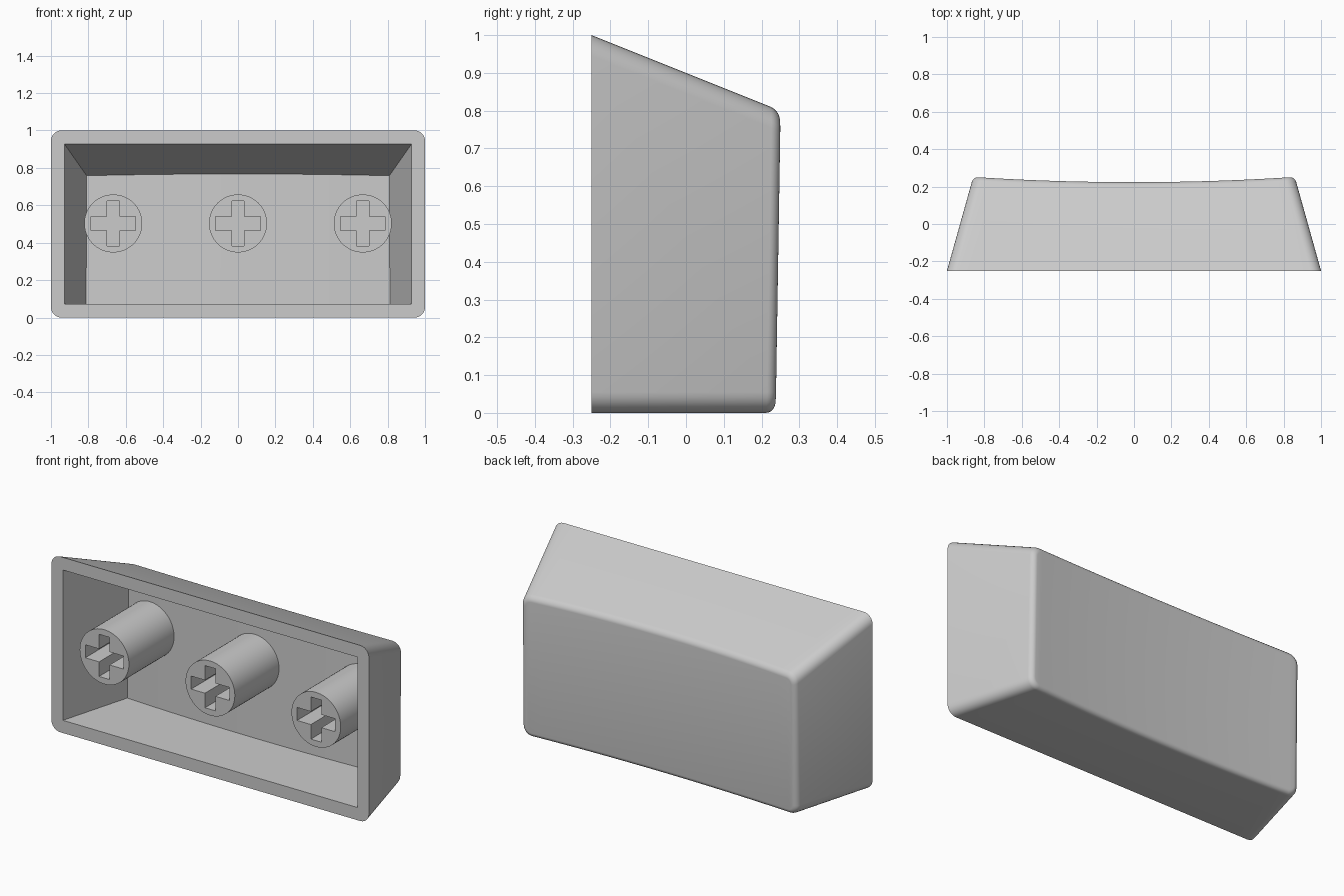
import bpy, bmesh, math

cube = bpy.data.objects.get("Cube")
if cube:
    bpy.data.objects.remove(cube, do_unlink=True)

FRONT = -0.25
WALL = 0.072      # wall thickness
FILLET = 0.025    # rounding between sides and dished face
ARC, COLS = 6, 28

plastic = bpy.data.materials.new("grey_plastic")
plastic.use_nodes = True
GREY = (0.6, 0.6, 0.6, 1)
plastic.diffuse_color = GREY
plastic.node_tree.nodes["Principled BSDF"].inputs["Base Color"].default_value = GREY


def finish(bm, name):
    bmesh.ops.remove_doubles(bm, verts=bm.verts, dist=1e-5)
    bmesh.ops.recalc_face_normals(bm, faces=bm.faces)
    mesh = bpy.data.meshes.new(name)
    bm.to_mesh(mesh)
    bm.free()
    obj = bpy.data.objects.new(name, mesh)
    obj.data.materials.append(plastic)
    bpy.context.collection.objects.link(obj)
    bpy.ops.object.select_all(action='DESELECT')
    obj.select_set(True)
    bpy.context.view_layer.objects.active = obj
    bpy.ops.object.shade_smooth_by_angle(angle=math.radians(30))
    return obj


def dish(x, z):
    """Depth of the hollowed, slightly tilted back face."""
    return 0.252 - 0.028 * (1 - (x / 0.86) ** 2) - 0.013 * (1 - z / 0.8)


def section(t, inset, radius):
    """Rounded rectangle at depth t as upper and lower rows of (x, z)."""
    hx, z0, z1 = 1 - 0.14 * t - inset, inset, 1 - 0.2 * t - inset
    cols = []
    for i in range(ARC + 1):
        a = math.pi / 2 * i / ARC
        cols.append((-hx + radius * (1 - math.cos(a)), radius * (1 - math.sin(a))))
    flat = hx - radius
    cols += [(-flat + 2 * flat * i / COLS, 0) for i in range(1, COLS)]
    cols += [(-x, d) for x, d in reversed(cols[:ARC + 1])]
    return [(x, z1 - d) for x, d in cols], [(x, z0 + d) for x, d in cols]


def ring(bm, inset, radius, back=None):
    """Ring on the front plane, or set 'back' behind the dished face."""
    if back is None:
        rows = section(0, inset, radius)
        return [[bm.verts.new((x, FRONT, z)) for x, z in row] for row in rows]
    rows = []
    for side, row in enumerate(section(1, inset, radius)):
        verts = []
        for i, (x, z) in enumerate(row):
            y = dish(x, z) - back
            px, pz = section((y - FRONT) / 0.5, inset, radius)[side][i]
            verts.append(bm.verts.new((px, y, pz)))
        rows.append(verts)
    return rows


def bridge(bm, a, b):
    la, lb = a[0] + a[1][::-1], b[0] + b[1][::-1]
    for i in range(len(la)):
        j = (i + 1) % len(la)
        bm.faces.new((la[i], la[j], lb[j], lb[i]))


def fill(bm, rows):
    top, low = rows
    for i in range(len(top) - 1):
        bm.faces.new((top[i], top[i + 1], low[i + 1], low[i]))


# Hollow cap shell: inner floor, cavity wall, rim, outer wall, fillet, dished face
bm = bmesh.new()
rings = [ring(bm, WALL, 0, WALL), ring(bm, WALL, 0), ring(bm, 0, 0.055)]
for k in range(ARC + 1):
    a = math.pi / 2 * k / ARC
    inset = FILLET * (1 - math.cos(a))
    rings.append(ring(bm, inset, 0.055 - inset, FILLET * (1 - math.sin(a))))
for a, b in zip(rings, rings[1:]):
    bridge(bm, a, b)
fill(bm, rings[0])
fill(bm, rings[-1])
finish(bm, "cap_shell")


def loop(bm, points, y):
    return [bm.verts.new((x, y, z)) for x, z in points]


def tube(bm, a, b):
    for i in range(len(a)):
        j = (i + 1) % len(a)
        bm.faces.new((a[i], a[j], b[j], b[i]))


def stem(name, cx, cz=0.503, radius=0.155, sides=64):
    """Round post with a cross-shaped socket in its front end."""
    bm = bmesh.new()
    circle = [(cx + radius * math.cos(2 * math.pi * i / sides),
               cz + radius * math.sin(2 * math.pi * i / sides)) for i in range(sides)]
    w, h, arm = 0.033, 0.037, 0.12
    quarter = [(arm, h), (w, h), (w, arm)]
    cross = quarter + [(-x, z) for x, z in quarter[::-1]]
    cross += [(-x, -z) for x, z in cross]
    cross = [(cx + x, cz + z) for x, z in cross]
    outer, socket = loop(bm, circle, FRONT), loop(bm, cross, FRONT)
    rear, floor = loop(bm, circle, 0.19), loop(bm, cross, -0.01)
    tube(bm, outer, rear)
    tube(bm, socket, floor)
    bm.faces.new(rear)
    bm.faces.new(floor)
    rim = [e for e in bm.edges if all(v.co.y == FRONT for v in e.verts)]
    bmesh.ops.triangle_fill(bm, edges=rim, use_beauty=True)
    finish(bm, name)


for name, x in (("right_stem", -0.667), ("middle_stem", 0), ("left_stem", 0.667)):
    stem(name, x)
